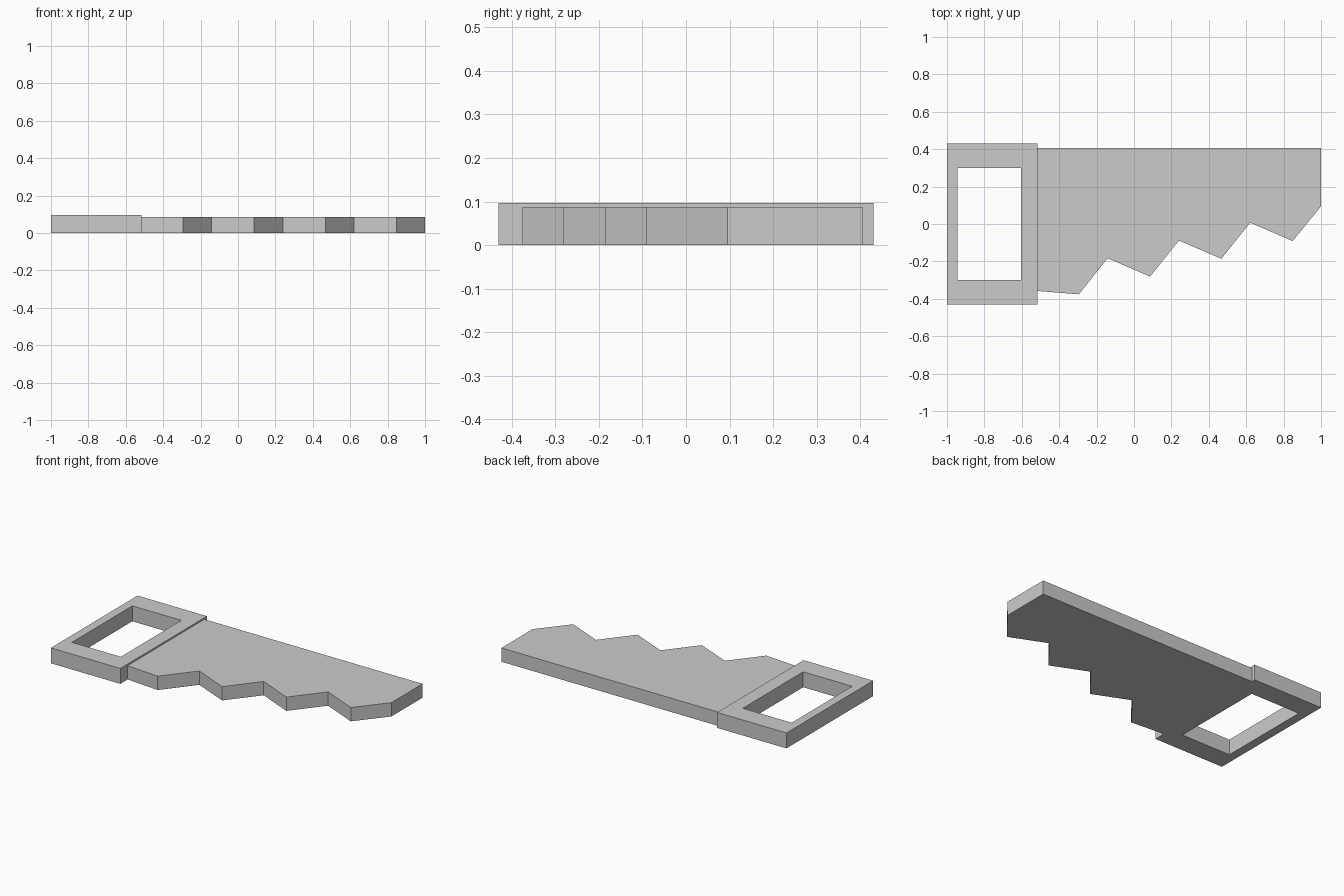
import bpy
import bmesh

if "Cube" in bpy.data.objects:
    bpy.data.objects.remove(bpy.data.objects["Cube"])


def extrude_faces(name, points, faces, height):
    """Make flat faces at z = 0 and extrude them up into a solid."""
    bm = bmesh.new()
    verts = [bm.verts.new((x, y, 0)) for x, y in points]
    base = [bm.faces.new([verts[i] for i in f]) for f in faces]
    geom = bmesh.ops.extrude_face_region(bm, geom=base, use_keep_orig=True)["geom"]
    top = [g for g in geom if isinstance(g, bmesh.types.BMVert)]
    bmesh.ops.translate(bm, verts=top, vec=(0, 0, height))
    bmesh.ops.recalc_face_normals(bm, faces=bm.faces)
    mesh = bpy.data.meshes.new(name)
    bm.to_mesh(mesh)
    bm.free()
    obj = bpy.data.objects.new(name, mesh)
    bpy.context.collection.objects.link(obj)
    return obj


def rectangle(x0, x1, half_y):
    return [(x0, -half_y), (x1, -half_y), (x1, half_y), (x0, half_y)]


# Handle: rectangular frame with a grip opening
JOINT_X = -0.517
ring = [(i, (i + 1) % 4, (i + 1) % 4 + 4, i + 4) for i in range(4)]
extrude_faces("handle",
              rectangle(-1.0, JOINT_X, 0.43) + rectangle(-0.945, -0.605, 0.30),
              ring, 0.097)

# Blade: straight back edge, rising row of evenly stepped teeth
outline = [(1.0, 0.405), (JOINT_X, 0.405), (JOINT_X, -0.358)]
for i in range(4):
    tip_x, tip_y = -0.295 + 0.381 * i, -0.376 + 0.095 * i
    outline.append((tip_x, tip_y))
    outline.append((min(tip_x + 0.154, 1.0), tip_y + 0.193))
outline[-1] = (1.0, 0.095)
extrude_faces("blade", outline, [range(len(outline))], 0.087)
